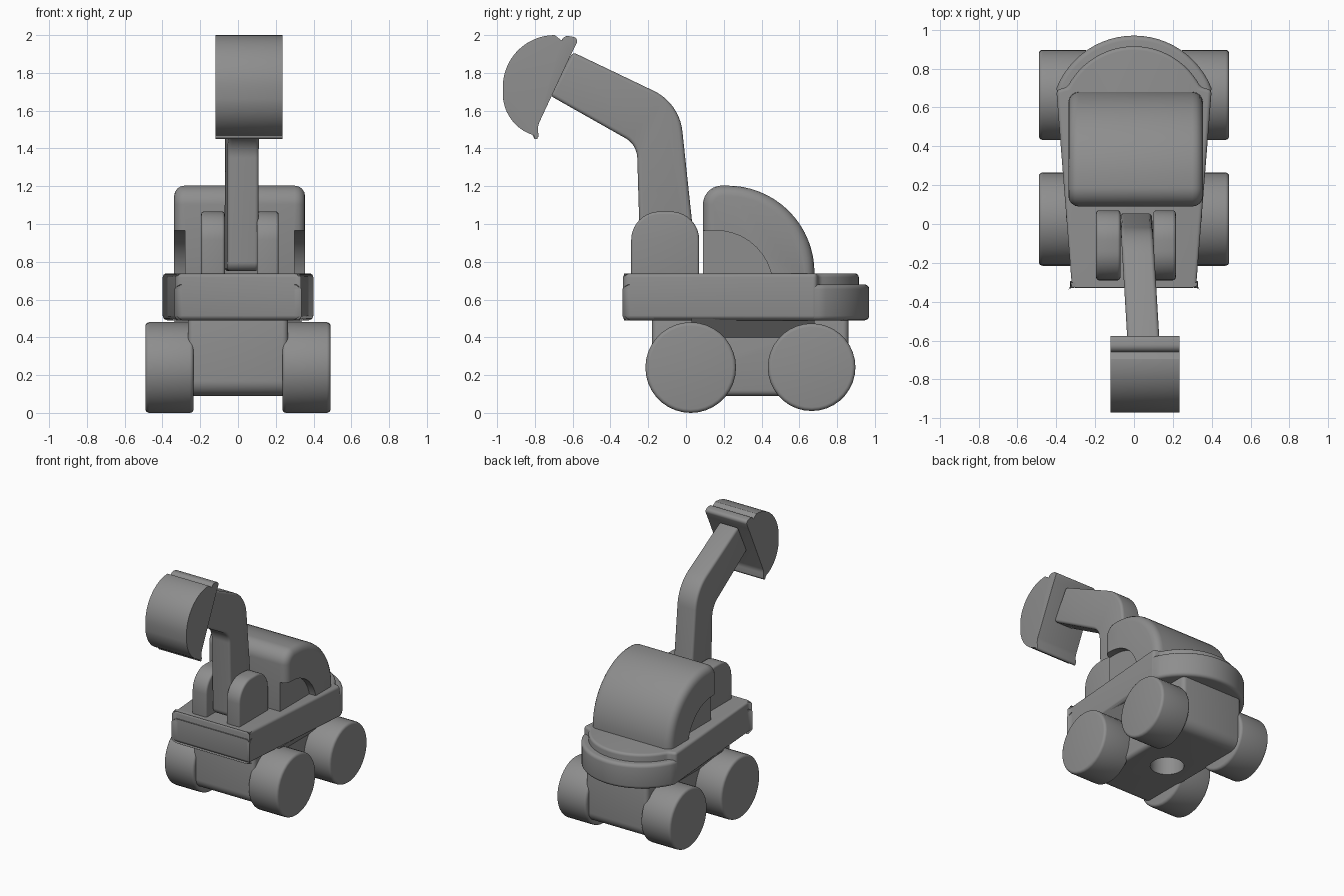
import bpy, bmesh, math
from mathutils import Vector

cube = bpy.data.objects.get("Cube")
if cube:
    bpy.data.objects.remove(cube, do_unlink=True)

GREY = (0.27, 0.27, 0.27, 1)
mat = bpy.data.materials.new("plain grey")
mat.use_nodes = True
mat.diffuse_color = GREY
bsdf = mat.node_tree.nodes["Principled BSDF"]
bsdf.inputs["Base Color"].default_value = GREY
bsdf.inputs["Roughness"].default_value = 0.6


def rounded(corners, steps=10):
    """Polygon from (a, b, cut) corners, each rounded by a tangent arc starting at the cut distance."""
    out = []
    n = len(corners)
    for i, (a, b, cut) in enumerate(corners):
        p = Vector((a, b))
        if not cut:
            out.append(p)
            continue
        d0 = (Vector(corners[i - 1][:2]) - p).normalized()
        d1 = (Vector(corners[(i + 1) % n][:2]) - p).normalized()
        s, e = p + d0 * cut, p + d1 * cut
        w = math.sin(d0.angle(d1) / 2)
        for k in range(steps + 1):
            t = k / steps
            c0, c1, c2 = (1 - t) ** 2, 2 * w * t * (1 - t), t * t
            out.append((s * c0 + p * c1 + e * c2) / (c0 + c1 + c2))
    return out


def arc(ca, cb, r, start, end, steps=24):
    angles = [math.radians(start + (end - start) * k / steps) for k in range(steps + 1)]
    return [Vector((ca + r * math.cos(t), cb + r * math.sin(t))) for t in angles]


def prism(name, points, axis, lo, hi, bevel=0.0, cutters=(), shear=0.0):
    """Extrude a 2D outline along an axis, soften its rims, then cut it."""
    place = {"x": lambda p, h: (h - shear * p[0], p[0], p[1]),
             "y": lambda p, h: (p[0], h, p[1]),
             "z": lambda p, h: (p[0], p[1], h)}[axis]
    bm = bmesh.new()
    low = [bm.verts.new(place(p, lo)) for p in points]
    high = [bm.verts.new(place(p, hi)) for p in points]
    bm.faces.new(low)
    bm.faces.new(high)
    for i in range(len(points)):
        j = (i + 1) % len(points)
        bm.faces.new((low[i], low[j], high[j], high[i]))
    bmesh.ops.recalc_face_normals(bm, faces=bm.faces)
    mesh = bpy.data.meshes.new(name)
    bm.to_mesh(mesh)
    bm.free()
    mesh.materials.append(mat)
    ob = bpy.data.objects.new(name, mesh)
    bpy.context.collection.objects.link(ob)
    if bevel:
        mod = ob.modifiers.new("soft rims", "BEVEL")
        mod.width, mod.segments = bevel, 4
        mod.limit_method, mod.angle_limit = "ANGLE", math.radians(40)
    for cutter in cutters:
        mod = ob.modifiers.new("cut", "BOOLEAN")
        mod.operation, mod.object, mod.solver = "DIFFERENCE", cutter, "EXACT"
    bpy.ops.object.select_all(action="DESELECT")
    ob.select_set(True)
    bpy.context.view_layer.objects.active = ob
    if ob.modifiers:
        bpy.ops.object.convert(target="MESH")
    bpy.ops.object.shade_smooth_by_angle(angle=math.radians(35))
    for cutter in cutters:
        bpy.data.objects.remove(cutter, do_unlink=True)
    return ob


# Chassis with a round socket underneath, and flared shoulders under the deck
socket = prism("socket_cutter", arc(-0.02, 0.34, 0.12, 0, 345, 23), "z", -0.1, 0.32)
body = rounded([(-0.18, 0.09, 0.08), (0.86, 0.09, 0.08), (0.86, 0.52, 0), (-0.18, 0.52, 0)])
prism("chassis", body, "x", -0.265, 0.265, 0.03, [socket])
prism("chassis_shoulders", [(-0.25, 0.38), (0.25, 0.38), (0.35, 0.5), (-0.35, 0.5)],
      "y", 0.03, 0.68)

# Wheels
for end, y, z, r in (("front", 0.025, 0.24, 0.24), ("rear", 0.665, 0.242, 0.232)):
    for side, s in (("left", 1), ("right", -1)):
        x0, x1 = sorted((s * 0.235, s * 0.49))
        prism(f"{end}_{side}_wheel", arc(y, z, r, 0, 350, 35), "x", x0, x1, 0.02)

# Deck: a low base with a round back, and a raised top set in from the back edge
FRONT = rounded([(-0.4, -0.32, 0.08), (0.4, -0.32, 0.08)])
base = [p * 0.998 for p in FRONT] + arc(0, 0.54, 0.43, 22, 158)
prism("deck_base", base, "z", 0.49, 0.68, 0.025)
top = FRONT + [Vector((0.4, 0.69))] + arc(0, 0.53, 0.385, 27, 153) + [Vector((-0.4, 0.69))]
prism("deck_top", top, "z", 0.495, 0.738, 0.02)

# Cab with a rounded back and a quarter-round recess on each side
recess = rounded([(0.0, 0.5, 0), (0.0, 0.965, 0), (0.46, 0.965, 0.3), (0.46, 0.5, 0)])
cutters = [prism("recess_cutter", recess, "x", lo, hi) for lo, hi in ((-0.6, -0.28), (0.3, 0.6))]
cab = rounded([(0.09, 0.66, 0), (0.09, 1.203, 0.1), (0.68, 1.203, 0.46), (0.68, 0.66, 0)], 16)
prism("cab", cab, "x", -0.338, 0.355, 0.055, cutters)

# Arm brackets
bracket = rounded([(-0.29, 0.66, 0), (-0.29, 1.066, 0.15), (0.07, 1.066, 0.15), (0.07, 0.66, 0)])
for name, lo, hi in (("right_bracket", -0.195, -0.07), ("left_bracket", 0.1, 0.215)):
    prism(name, bracket, "x", lo, hi, 0.015)

# Bent arm, leaning slightly to the left as it reaches forward
arm = rounded([(-0.24, 0.75, 0.05), (0.06, 0.75, 0.05), (-0.035, 1.64, 0.15),
               (-0.6, 1.91, 0), (-0.72, 1.68, 0), (-0.26, 1.42, 0.07)])
prism("arm", arm, "x", -0.07, 0.095, 0.02, shear=0.06)

# Half-round bucket with small lips at both ends
lips = rounded([(-0.81, 1.45, 0.02), (-0.78, 1.45, 0.018), (-0.785, 1.52, 0.02),
                (-0.61, 1.895, 0.03), (-0.565, 1.985, 0.03), (-0.65, 2.0, 0.03)], 5)
bucket = lips + arc(-0.695, 1.725, 0.275, 90, 182, 16) + arc(-0.74, 1.69, 0.23, 187, 248, 10)
prism("bucket", bucket, "x", -0.12, 0.235, 0.015)
